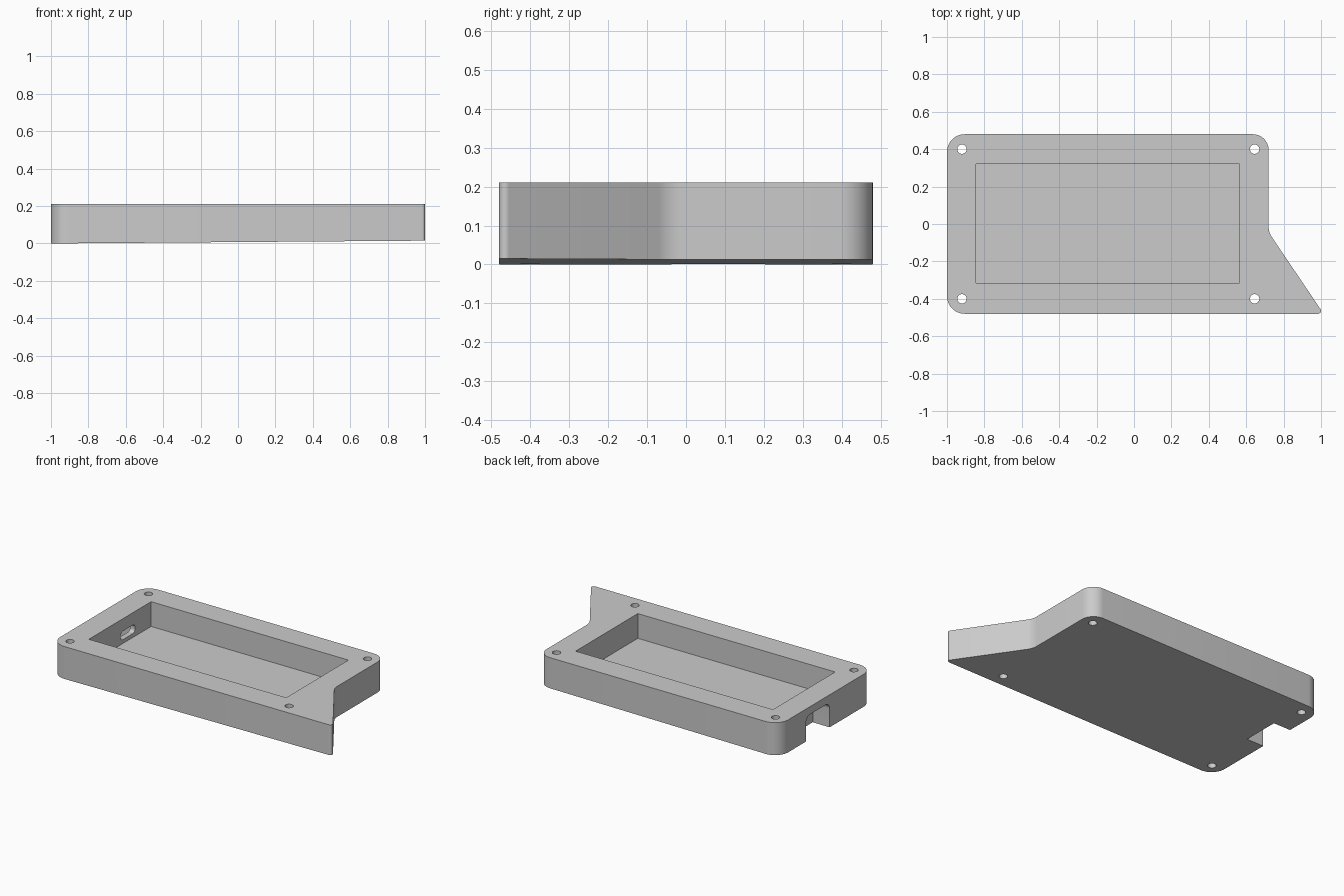
import bpy, bmesh, math
from mathutils import Vector, Matrix

cube = bpy.data.objects.get("Cube")
if cube:
    bpy.data.objects.remove(cube, do_unlink=True)

TOP, FLOOR, TILT = 0.21, 0.05, 0.015

grey = bpy.data.materials.new("plain grey")
grey.use_nodes = True
grey.diffuse_color = (0.6, 0.6, 0.6, 1)
grey.node_tree.nodes["Principled BSDF"].inputs["Base Color"].default_value = (0.6, 0.6, 0.6, 1)


def rounded(corners, steps=10):
    """Outline from (x, y, radius) corners, each filleted with an arc."""
    out = []
    for i, (x, y, r) in enumerate(corners):
        p = Vector((x, y))
        if r == 0:
            out.append(p)
            continue
        a = (Vector(corners[i - 1][:2]) - p).normalized()
        b = (Vector(corners[(i + 1) % len(corners)][:2]) - p).normalized()
        half = a.angle(b) / 2
        centre = p + (a + b).normalized() * (r / math.sin(half))
        start = p + a * (r / math.tan(half)) - centre
        end = p + b * (r / math.tan(half)) - centre
        sweep = start.angle_signed(end)
        for k in range(steps + 1):
            out.append(centre + Matrix.Rotation(-sweep * k / steps, 2) @ start)
    return out


def prism(name, outline, low, high, along_x=False):
    """Extrude an outline in z, or a (y, z) outline in x."""
    bm = bmesh.new()
    place = (lambda p: (low, p.x, p.y)) if along_x else (lambda p: (p.x, p.y, low))
    face = bm.faces.new([bm.verts.new(place(p)) for p in outline])
    moved = bmesh.ops.extrude_face_region(bm, geom=[face])["geom"]
    shift = Vector((high - low, 0, 0)) if along_x else Vector((0, 0, high - low))
    bmesh.ops.translate(bm, vec=shift, verts=[v for v in moved if isinstance(v, bmesh.types.BMVert)])
    bmesh.ops.recalc_face_normals(bm, faces=bm.faces)
    mesh = bpy.data.meshes.new(name)
    bm.to_mesh(mesh)
    bm.free()
    obj = bpy.data.objects.new(name, mesh)
    bpy.context.collection.objects.link(obj)
    mesh.materials.append(grey)
    return obj


def box(x0, x1, y0, y1, r=0.0):
    return rounded([(x0, y0, r), (x1, y0, r), (x1, y1, r), (x0, y1, r)])


# Case body with a pointed wing at the front left
case = prism("case_body", rounded([
    (-1, -0.48, 0.095), (1.014, -0.48, 0.016), (0.72, -0.045, 0.1),
    (0.72, 0.48, 0.085), (-1, 0.48, 0.095)]), 0, TOP)

# Slightly sloping underside
for v in case.data.vertices:
    if v.co.z < TOP / 2:
        v.co.z = TILT * (v.co.x + 1) / 2

# Open tray, cable recess and connector slot in the end wall
cutters = [
    prism("tray_cutter", box(-0.845, 0.565, -0.315, 0.32), FLOOR, TOP + 0.1),
    prism("recess_cutter", rounded([
        (-0.037, -0.1, 0), (0.203, -0.1, 0), (0.203, 0.16, 0.04), (-0.037, 0.16, 0.04)]),
        -1.1, -0.88, True),
    prism("slot_cutter", box(0.01, 0.155, 0.075, 0.13, 0.022), -0.9, -0.8, True),
]

# Screw holes through the corners
for x in (-0.92, 0.645):
    for y in (-0.4, 0.4):
        ring = [Vector((x + 0.025 * math.cos(t * math.tau / 32),
                        y + 0.025 * math.sin(t * math.tau / 32))) for t in range(32)]
        cutters.append(prism("screw_hole_cutter", ring, -0.1, TOP + 0.1))

bpy.ops.object.select_all(action="DESELECT")
bpy.context.view_layer.objects.active = case
case.select_set(True)
for cutter in cutters:
    mod = case.modifiers.new("cut", "BOOLEAN")
    mod.operation = "DIFFERENCE"
    mod.solver = "EXACT"
    mod.object = cutter
    bpy.ops.object.modifier_apply(modifier=mod.name)
    bpy.data.objects.remove(cutter, do_unlink=True)

bpy.ops.object.shade_smooth_by_angle(angle=math.radians(30))
